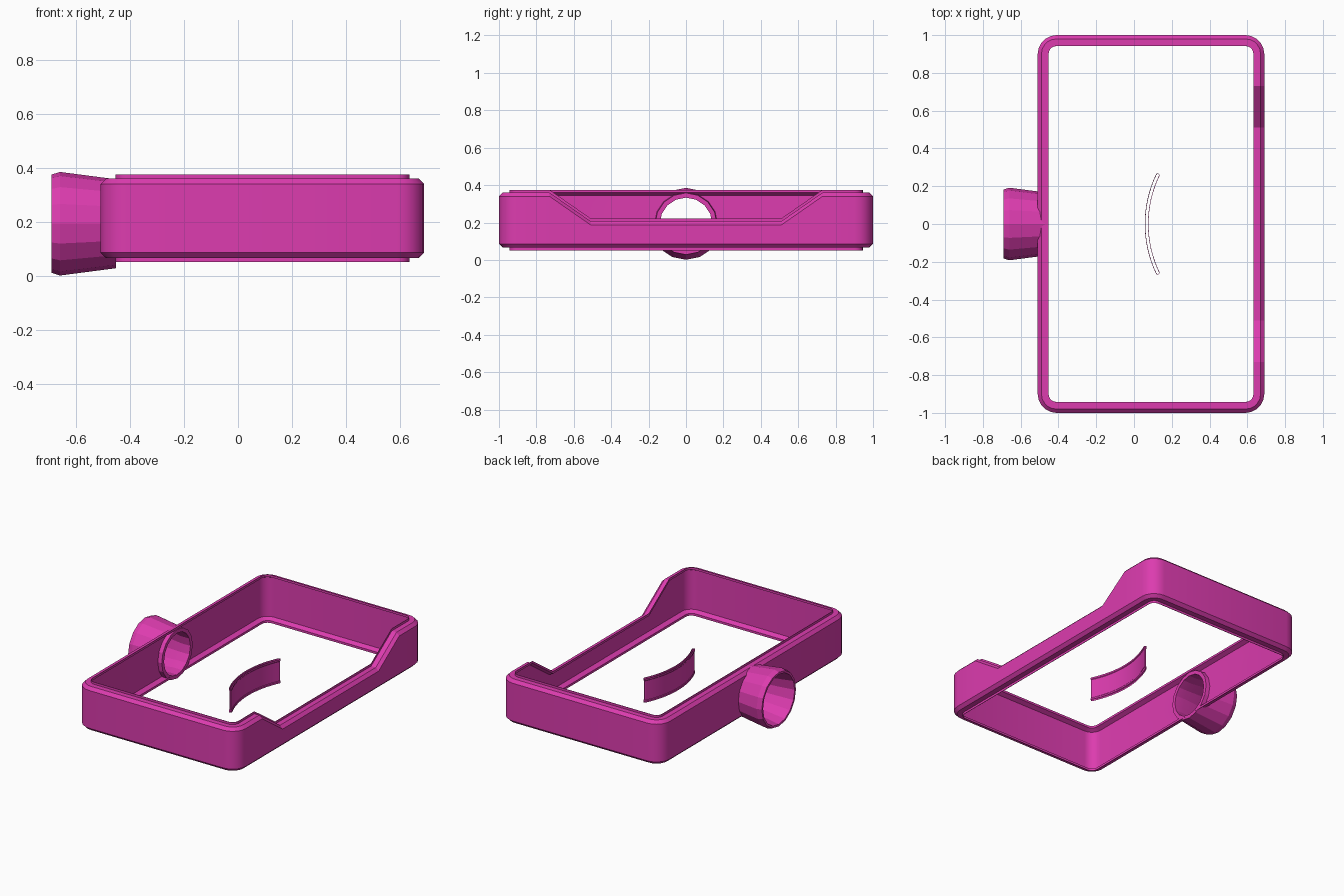
import bpy, bmesh
from math import sin, cos, pi, radians

cube = bpy.data.objects.get("Cube")
if cube:
    bpy.data.objects.remove(cube, do_unlink=True)

COLOR = (0.72, 0.045, 0.43, 1)
mat = bpy.data.materials.new("magenta plastic")
mat.use_nodes = True
mat.diffuse_color = COLOR
bsdf = next(n for n in mat.node_tree.nodes if n.type == 'BSDF_PRINCIPLED')
bsdf.inputs["Base Color"].default_value = COLOR
bsdf.inputs["Roughness"].default_value = 0.6

MID_Z = 0.213      # mirror plane of the frame section
TUBE_Z = 0.193     # axis of the side tube
DIP = 0.153        # how far the rim drops along the left wall


def loft(name, rings, close_rings=False, caps=False):
    """Skin a list of equal-length point loops."""
    bm = bmesh.new()
    loops = [[bm.verts.new(p) for p in ring] for ring in rings]
    n = len(loops[0])
    for i in range(len(loops) - (not close_rings)):
        a, b = loops[i], loops[(i + 1) % len(loops)]
        for j in range(n):
            k = (j + 1) % n
            bm.faces.new((a[j], a[k], b[k], b[j]))
    if caps:
        bm.faces.new(loops[0])
        bm.faces.new(loops[-1])
    bmesh.ops.recalc_face_normals(bm, faces=bm.faces)
    mesh = bpy.data.meshes.new(name)
    bm.to_mesh(mesh)
    bm.free()
    mesh.materials.append(mat)
    ob = bpy.data.objects.new(name, mesh)
    bpy.context.collection.objects.link(ob)
    return ob


def frame_ring(inset, z, radius=0.1, steps=5):
    """Rounded rectangle; rings of the upper rim dip along the left wall."""
    r = radius - inset
    pts = []
    for q, (sx, sy) in enumerate([(1, 1), (-1, 1), (-1, -1), (1, -1)]):
        for i in range(steps + 1):
            a = (q + i / steps) * pi / 2
            pts.append((0.09 + sx * (0.6 - radius) + r * cos(a),
                        sy * (1 - radius) + r * sin(a), z))
    low = z - DIP if z > MID_Z else z
    for y, h in ((-0.73, z), (-0.51, low), (0.51, low), (0.73, z)):
        pts.append((0.69 - inset, y, h))
    return pts


def circle(x, r, sides=16):
    return [(x, r * cos(2 * pi * i / sides), TUBE_Z + r * sin(2 * pi * i / sides))
            for i in range(sides)]


# Frame: C-shaped section (inset, height from middle), mirrored top to bottom
half = [(0, 0.127), (0.02, 0.147), (0.055, 0.147), (0.055, 0.162),
        (0.058, 0.162), (0.058, 0.147), (0.03, 0.132)]
section = [(d, MID_Z + h) for d, h in half]
section += [(d, MID_Z - h) for d, h in reversed(half)]
frame = loft("frame", [frame_ring(d, z) for d, z in section], close_rings=True)

# Opening for the tube in the right wall
cutter = loft("bore_cutter", [circle(-0.8, 0.15), circle(-0.4, 0.15)], caps=True)
cutter.hide_render = True
mod = frame.modifiers.new("bore", 'BOOLEAN')
mod.operation = 'DIFFERENCE'
mod.solver = 'EXACT'
mod.object = cutter
bpy.context.view_layer.objects.active = frame
bpy.ops.object.modifier_apply(modifier=mod.name)
bpy.data.objects.remove(cutter, do_unlink=True)

# Hollow flared tube
tube_profile = [(-0.453, 0.14), (-0.453, 0.165), (-0.66, 0.192),
                (-0.692, 0.182), (-0.692, 0.168), (-0.52, 0.14)]
tube = loft("side_tube", [circle(x, r) for x, r in tube_profile], close_rings=True)

# Free-standing curved strip: rounded ends, flared rims, open at top and bottom
R, SPAN, N = 0.60, radians(25.5), 16
CX = 0.067 + R


def strip_ring(thick, z):
    pts = []

    def add(a, r, along=0):
        pts.append((CX - r * cos(a) + along * sin(a),
                    r * sin(a) + along * cos(a), z))

    for sign in (1, -1):
        for i in range(N + 1):
            add(sign * SPAN * (2 * i / N - 1), R + sign * thick)
        for k in (1, 2, 3):
            t = k * pi / 4
            add(sign * SPAN, R + sign * thick * cos(t), sign * thick * sin(t))
    return pts


strip = loft("curved_strip", [strip_ring(t, z) for t, z in
             ((0.010, 0.055), (0.010, 0.066), (0.007, 0.07),
              (0.007, 0.2), (0.010, 0.204), (0.010, 0.215))])

# Soft shading with crisp edges
bpy.ops.object.select_all(action='DESELECT')
for ob in (frame, tube, strip):
    ob.select_set(True)
bpy.context.view_layer.objects.active = frame
bpy.ops.object.shade_smooth_by_angle(angle=radians(20))
